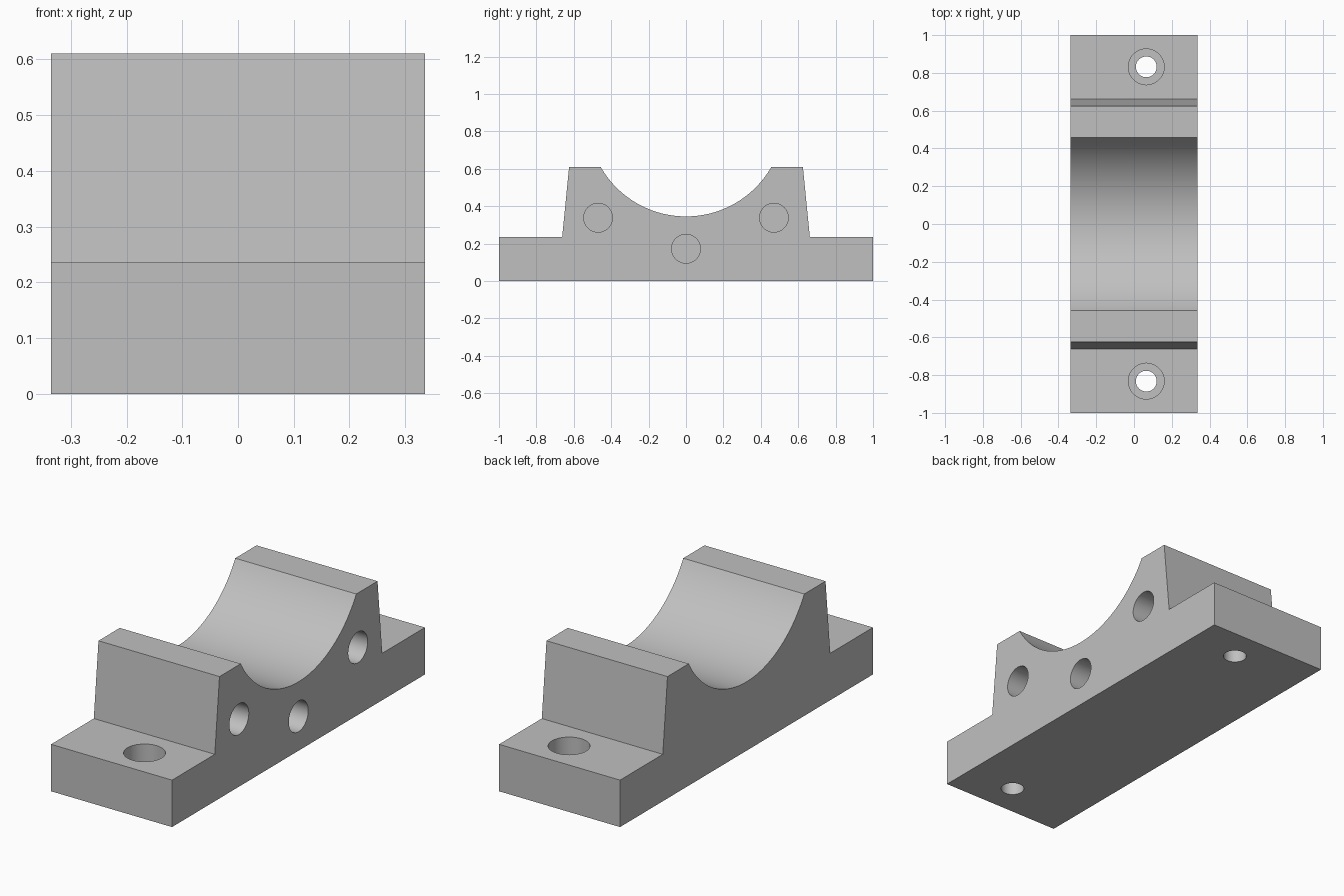
import bpy, bmesh, math
from mathutils import Matrix, Vector

cube = bpy.data.objects.get("Cube")
if cube:
    bpy.data.objects.remove(cube, do_unlink=True)

HALF_WIDTH = 0.335
SADDLE_RADIUS, SADDLE_Z = 0.526, 0.871
BASE_TOP, BLOCK_TOP = 0.235, 0.61

grey = bpy.data.materials.new("plain_grey")
grey.use_nodes = True
colour = (0.53, 0.53, 0.53, 1)
grey.diffuse_color = colour
grey.node_tree.nodes["Principled BSDF"].inputs["Base Color"].default_value = colour


def add_object(name, bm):
    mesh = bpy.data.meshes.new(name)
    bmesh.ops.recalc_face_normals(bm, faces=bm.faces)
    bm.to_mesh(mesh)
    bm.free()
    mesh.materials.append(grey)
    obj = bpy.data.objects.new(name, mesh)
    bpy.context.collection.objects.link(obj)
    return obj


# Side profile: flanged foot, tapered shoulders, round saddle
half_angle = math.acos((SADDLE_Z - BLOCK_TOP) / SADDLE_RADIUS)
shoulder = [(1, 0), (1, BASE_TOP), (0.662, BASE_TOP), (0.625, BLOCK_TOP)]
steps = 64
arc = []
for i in range(steps + 1):
    a = half_angle * (1 - 2 * i / steps)
    arc.append((SADDLE_RADIUS * math.sin(a), SADDLE_Z - SADDLE_RADIUS * math.cos(a)))
profile = shoulder + arc + [(-y, z) for y, z in reversed(shoulder)]

bm = bmesh.new()
face = bm.faces.new([bm.verts.new((-HALF_WIDTH, y, z)) for y, z in profile])
extruded = bmesh.ops.extrude_face_region(bm, geom=[face])["geom"]
bmesh.ops.translate(bm, vec=(2 * HALF_WIDTH, 0, 0),
                    verts=[v for v in extruded if isinstance(v, bmesh.types.BMVert)])
block = add_object("bearing_saddle_block", bm)


def drill(name, radius, start, end):
    """Cut a round hole between two points."""
    start, end = Vector(start), Vector(end)
    axis = end - start
    turn = axis.to_track_quat('Z', 'Y').to_matrix().to_4x4()
    bm = bmesh.new()
    bmesh.ops.create_cone(bm, cap_ends=True, segments=48, radius1=radius, radius2=radius,
                          depth=axis.length,
                          matrix=Matrix.Translation((start + end) / 2) @ turn)
    cutter = add_object(name, bm)
    cutter.hide_render = True
    cut = block.modifiers.new(name, 'BOOLEAN')
    cut.operation, cut.solver, cut.object = 'DIFFERENCE', 'EXACT', cutter
    bpy.ops.object.modifier_apply(modifier=name)
    bpy.data.objects.remove(cutter, do_unlink=True)


bpy.ops.object.select_all(action='DESELECT')
block.select_set(True)
bpy.context.view_layer.objects.active = block

# Counterbored mounting holes through both flanges
for y in (-0.832, 0.832):
    drill("bolt_hole", 0.055, (0.065, y, -0.1), (0.065, y, 0.4))
    drill("counterbore", 0.095, (0.065, y, 0.105), (0.065, y, 0.4))

# Blind holes in one side face
for y, z in ((-0.47, 0.338), (0, 0.172), (0.47, 0.338)):
    drill("side_hole", 0.077, (0.0, y, z), (0.5, y, z))

bpy.ops.object.shade_smooth_by_angle(angle=math.radians(20))
